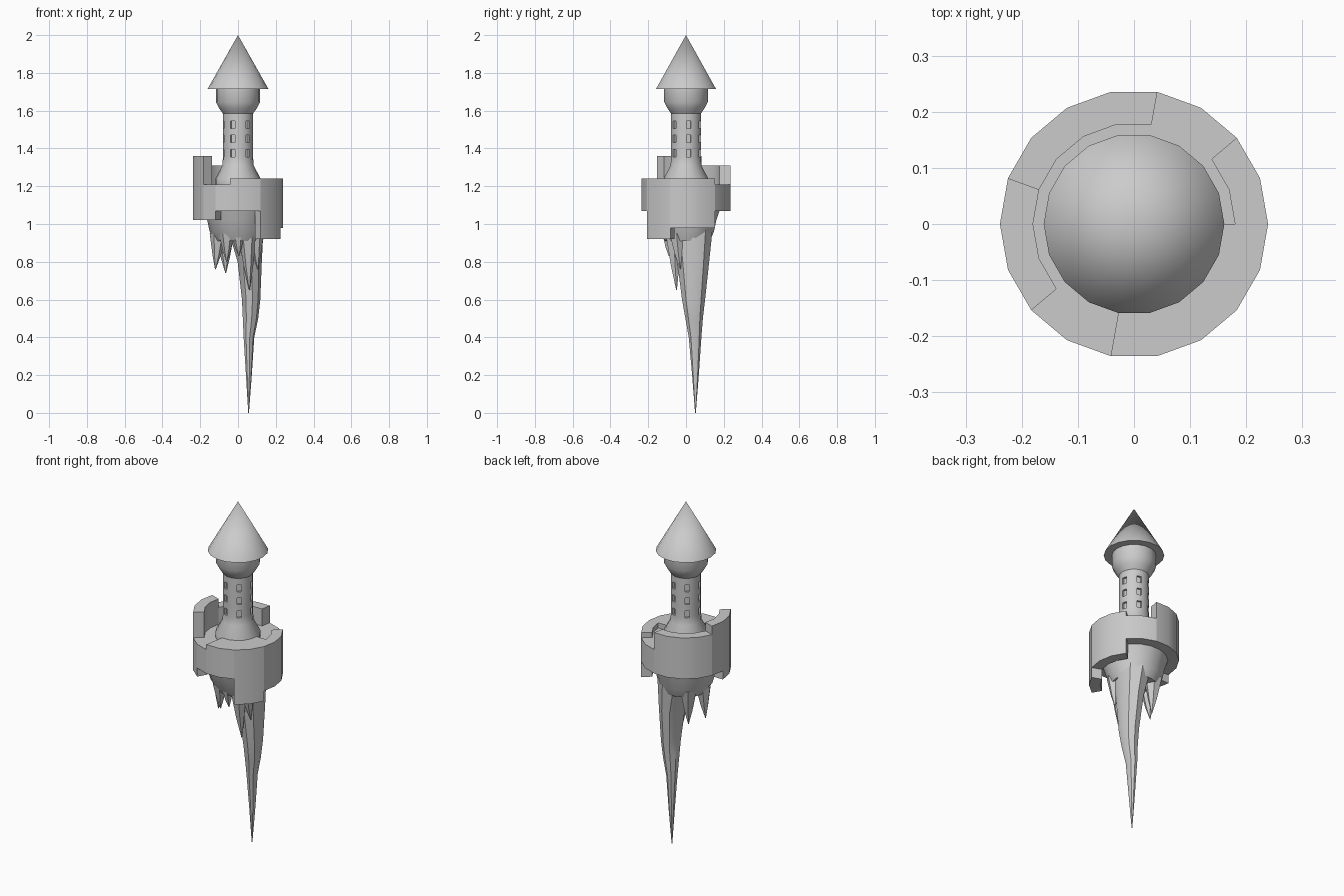
import bpy, bmesh, math

if "Cube" in bpy.data.objects:
    bpy.data.objects.remove(bpy.data.objects["Cube"])

N = 18  # sides of every round part


def finish(bm, name, angle=35):
    bmesh.ops.remove_doubles(bm, verts=bm.verts, dist=1e-5)
    bmesh.ops.recalc_face_normals(bm, faces=bm.faces)
    me = bpy.data.meshes.new(name)
    bm.to_mesh(me)
    bm.free()
    ob = bpy.data.objects.new(name, me)
    bpy.context.collection.objects.link(ob)
    bpy.ops.object.select_all(action='DESELECT')
    ob.select_set(True)
    bpy.context.view_layer.objects.active = ob
    bpy.ops.object.shade_smooth_by_angle(angle=math.radians(angle))
    return ob


def loft(bm, sections, n=N):
    """Sections are (cx, cy, rx, ry, z); returns the side faces by row."""
    rings = []
    for cx, cy, rx, ry, z in sections:
        rings.append([bm.verts.new((cx + rx * math.cos(2 * math.pi * i / n),
                                    cy + ry * math.sin(2 * math.pi * i / n), z))
                      for i in range(n)])
    rows = [[bm.faces.new((a[i], a[(i + 1) % n], b[(i + 1) % n], b[i]))
             for i in range(n)] for a, b in zip(rings, rings[1:])]
    bm.faces.new(rings[0])
    bm.faces.new(rings[-1])
    return rows


# Roof cone
bm = bmesh.new()
bmesh.ops.create_cone(bm, cap_ends=True, segments=N, radius1=0.161, radius2=0,
                      depth=0.285)
# Put a corner on the x axis, like the other round parts
v = max(bm.verts, key=lambda q: q.co.x)
turn = -math.atan2(v.co.y, v.co.x)
c, s = math.cos(turn), math.sin(turn)
for v in bm.verts:
    x, y, z = v.co
    v.co = (c * x - s * y, s * x + c * y, z + 1.8575)
finish(bm, "roof")

# Tower shaft with flared foot and head; six columns of recessed windows
profile = [(0.12, 1.21), (0.12, 1.24), (0.083, 1.31), (0.08, 1.353), (0.08, 1.395),
           (0.08, 1.43), (0.08, 1.472), (0.08, 1.505), (0.08, 1.547),
           (0.08, 1.585), (0.098, 1.61), (0.117, 1.645), (0.117, 1.715)]
bm = bmesh.new()
rows = loft(bm, [(0, 0, r, r, z) for r, z in profile])
bmesh.ops.recalc_face_normals(bm, faces=bm.faces)
windows = [rows[r][i] for r in (3, 5, 7) for i in range(0, N, 3)]
bmesh.ops.inset_individual(bm, faces=windows, thickness=0.002)
recess = bmesh.ops.extrude_discrete_faces(bm, faces=windows)["faces"]
for f in recess:
    f.normal_update()
    bmesh.ops.translate(bm, verts=f.verts, vec=f.normal * -0.012)
finish(bm, "tower")

# Castle wall: per 20-degree segment a wall top, floor height and lower edge
RO, RI, RC = 0.239, 0.18, 0.10


def segment(i):
    a = (i % N) * 20
    floor = 1.24 if a >= 260 else 1.21
    top = (1.24 if a < 40 else 1.21 if a < 80 else 1.31 if a < 160
           else 1.36 if a < 220 else 1.21 if a < 260 else 1.24)
    low = (0.98 if a < 40 or a >= 340 else 1.07 if a < 180
           else 1.02 if a < 240 else 1.07 if a < 300 else 0.92)
    return top, floor, low


bm = bmesh.new()


def quad(pts):
    bm.faces.new([bm.verts.new((r * math.cos(a), r * math.sin(a), z))
                  for r, a, z in pts])


UNDER = 1.07
for i in range(N):
    a, b = math.radians(20 * i), math.radians(20 * (i + 1))
    top, floor, low = segment(i)
    ntop, nfloor, nlow = segment(i + 1)
    quad([(RO, a, low), (RO, b, low), (RO, b, top), (RO, a, top)])
    quad([(RO, a, top), (RO, b, top), (RI, b, top), (RI, a, top)])
    quad([(RI, a, floor), (RI, b, floor), (RC, b, floor), (RC, a, floor)])
    quad([(RO, b, low), (RO, a, low), (RI, a, low), (RI, b, low)])
    if top > floor:
        quad([(RI, a, top), (RI, b, top), (RI, b, floor), (RI, a, floor)])
    if low < UNDER:
        quad([(RI, a, low), (RI, b, low), (RI, b, UNDER), (RI, a, UNDER)])
    # Step faces between neighbouring segments
    for p, q, r0 in ((top, ntop, RI), (low, nlow, RI)):
        if p != q:
            quad([(RO, b, p), (RO, b, q), (r0, b, q), (r0, b, p)])
    if floor != nfloor:
        quad([(RI, b, floor), (RI, b, nfloor), (RC, b, nfloor), (RC, b, floor)])
finish(bm, "castle_wall")

# Rock base under the wall
bm = bmesh.new()
loft(bm, [(0, 0, 0.18, 0.18, 1.07), (0, 0, 0.163, 0.163, 1.02),
          (0, 0.005, 0.15, 0.145, 0.96), (0.005, 0.008, 0.125, 0.12, 0.91)])
finish(bm, "rock_base")

# Long hanging rock spike
bm = bmesh.new()
loft(bm, [(0.037, 0.035, 0.098, 0.108, 0.98), (0.06, 0.038, 0.066, 0.086, 0.8),
          (0.068, 0.04, 0.05, 0.062, 0.6), (0.065, 0.043, 0.042, 0.047, 0.5),
          (0.057, 0.048, 0.029, 0.034, 0.4), (0.057, 0.05, 0.016, 0.018, 0.2),
          (0.056, 0.05, 0.002, 0.002, 0.0)], 9)
finish(bm, "long_spike")

# Short spikes: base centre, base radius, tip
for k, (bx, by, r, tx, ty, tz) in enumerate([
        (-0.105, -0.01, 0.045, -0.12, -0.01, 0.76),
        (-0.07, 0.075, 0.05, -0.065, 0.07, 0.74),
        (0.05, -0.065, 0.05, 0.06, -0.05, 0.65),
        (-0.06, -0.08, 0.042, -0.06, -0.075, 0.8),
        (0.0, -0.095, 0.035, 0.005, -0.09, 0.83),
        (0.095, -0.05, 0.042, 0.105, -0.03, 0.76)]):
    bm = bmesh.new()
    mz = 0.45 * 0.93 + 0.55 * tz
    loft(bm, [(bx, by, r, r, 0.95),
              ((bx + tx) / 2, (by + ty) / 2, r * 0.5, r * 0.5, mz),
              (tx, ty, 0.002, 0.002, tz)], 6)
    finish(bm, f"short_spike_{k + 1}", 30)
